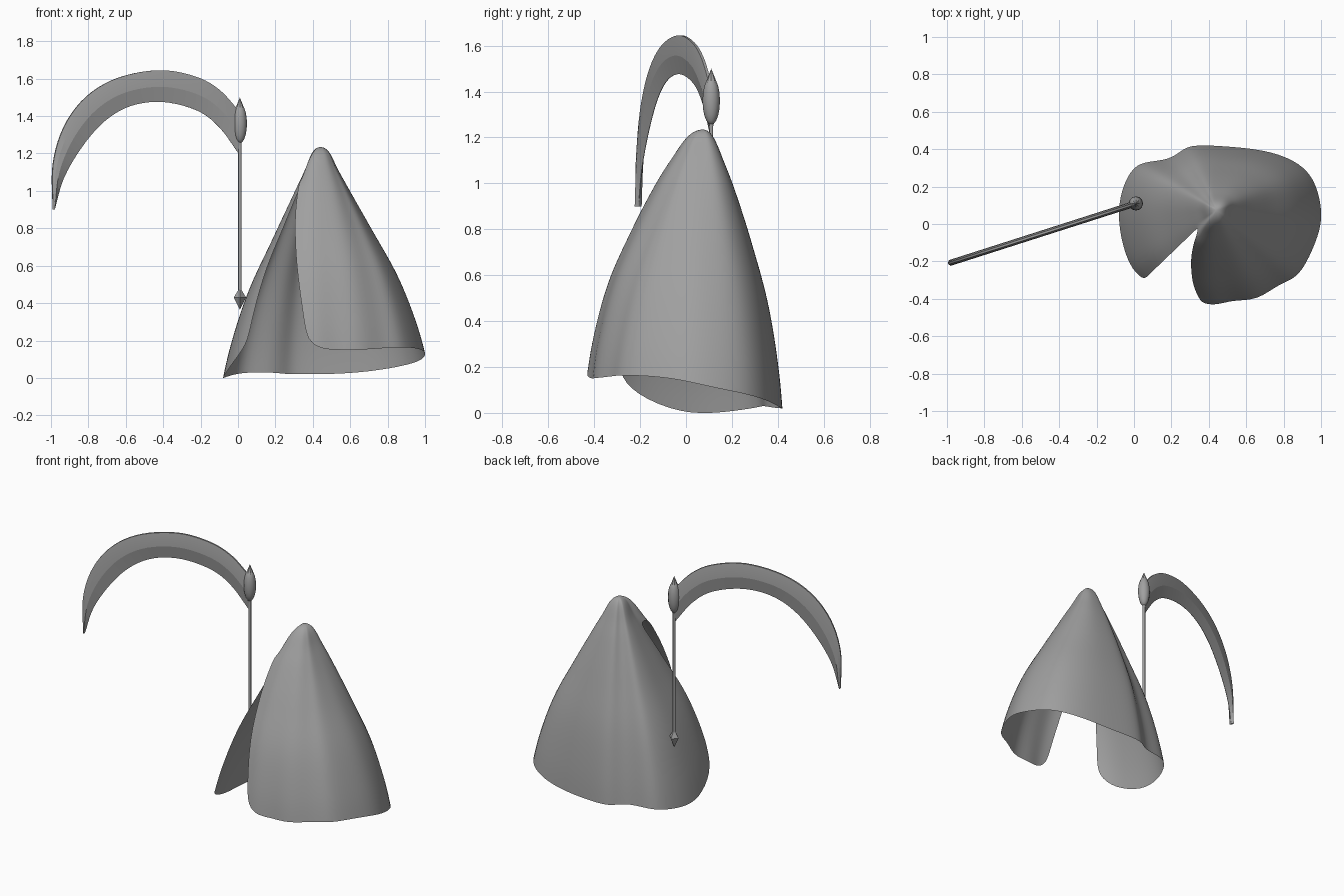
import bpy
import bmesh
import math
from mathutils import Vector

cube = bpy.data.objects.get("Cube")
if cube:
    bpy.data.objects.remove(cube, do_unlink=True)

grey = bpy.data.materials.new("plain_grey")
grey.use_nodes = True
grey.diffuse_color = (0.35, 0.35, 0.35, 1)
grey.node_tree.nodes["Principled BSDF"].inputs["Base Color"].default_value = grey.diffuse_color


def make_object(name, bm, angle=180):
    """Turn a bmesh into a smooth shaded object in the shared material."""
    mesh = bpy.data.meshes.new(name)
    bmesh.ops.recalc_face_normals(bm, faces=bm.faces)
    bm.to_mesh(mesh)
    bm.free()
    obj = bpy.data.objects.new(name, mesh)
    bpy.context.collection.objects.link(obj)
    mesh.materials.append(grey)
    bpy.ops.object.select_all(action="DESELECT")
    obj.select_set(True)
    bpy.context.view_layer.objects.active = obj
    bpy.ops.object.shade_smooth_by_angle(angle=math.radians(angle))
    return obj


def spline(points, steps):
    """Catmull-Rom samples through the points."""
    pts = [Vector(p) for p in points]
    pts = [2 * pts[0] - pts[1]] + pts + [2 * pts[-1] - pts[-2]]
    samples = []
    for a, b, c, d in zip(pts, pts[1:], pts[2:], pts[3:]):
        for i in range(steps):
            t = i / steps
            samples.append(b + (c - a) * t / 2 + (2 * a - 5 * b + 4 * c - d) * t ** 2 / 2
                           + (3 * b - a - 3 * c + d) * t ** 3 / 2)
    samples.append(pts[-2])
    return samples


def lathe(name, profile, sides, angle):
    """Revolve (radius, height) points around the handle axis."""
    bm = bmesh.new()
    rings = []
    for radius, z in profile:
        count = sides if radius > 0 else 1
        rings.append([bm.verts.new((HANDLE_X + radius * math.cos(math.tau * i / sides),
                                    HANDLE_Y + radius * math.sin(math.tau * i / sides), z))
                      for i in range(count)])
    for low, high in zip(rings, rings[1:]):
        for i in range(sides):
            j = (i + 1) % sides
            corners = [low[i % len(low)], low[j % len(low)], high[j % len(high)], high[i % len(high)]]
            bm.faces.new(list(dict.fromkeys(corners)))
    return make_object(name, bm, angle)


# Cloak: a draped sheet from the peak to the hem, open at the front.
PEAK = Vector((0.44, 0.075, 1.237))
# hem x, y, z and fullness of each fold line, from one opening edge to the other
HEM = [
    (0.05, -0.3, 0.18, 0.01), (-0.03, -0.225, 0.08, 0), (-0.085, -0.02, -0.005, 0),
    (-0.08, 0.15, 0, 0.01), (-0.02, 0.29, 0.02, 0.03), (0.05, 0.335, 0.03, 0.05),
    (0.19, 0.34, 0.03, 0.07), (0.26, 0.4, 0.02, 0.09), (0.32, 0.425, 0.02, 0.12),
    (0.5, 0.415, 0.02, 0.13), (0.66, 0.4, 0.03, 0.12), (0.81, 0.365, 0.05, 0.08),
    (0.95, 0.28, 0.08, 0.04), (1, 0.12, 0.11, 0.01), (1.005, 0, 0.14, 0),
    (0.96, -0.13, 0.16, 0.01), (0.88, -0.29, 0.165, 0.04), (0.78, -0.315, 0.16, 0.07),
    (0.66, -0.41, 0.15, 0.1), (0.53, -0.405, 0.15, 0.14), (0.44, -0.435, 0.155, 0.14),
    (0.37, -0.425, 0.2, 0.07),
]
# drop from the peak and spread towards the hem
DRAPE = [(0.008, 0.05), (0.03, 0.09), (0.07, 0.125), (0.11, 0.16), (0.17, 0.23), (0.23, 0.295),
         (0.34, 0.42), (0.44, 0.53), (0.575, 0.69), (0.71, 0.815), (0.89, 0.945), (1, 1)]
CLOSED_ROWS = 4

bm = bmesh.new()
top = bm.verts.new(PEAK)
rows = []
for drop, spread in DRAPE:
    swell = math.sin(math.pi * drop ** 0.6)
    row = []
    for i, (x, y, z, fullness) in enumerate(HEM):
        reach = spread + fullness * swell
        from_edge = len(HEM) - 1 - i
        swing = -0.1 * max(0, 1 - from_edge / 2.5) * swell
        row.append(bm.verts.new((PEAK.x + (x - PEAK.x) * reach + swing,
                                 PEAK.y + (y - PEAK.y) * reach,
                                 PEAK.z + (z - PEAK.z) * drop)))
    rows.append(row)
for a, b in zip(rows[0], rows[0][1:] + rows[0][:1]):
    bm.faces.new((top, a, b))
for r, (upper, lower) in enumerate(zip(rows, rows[1:])):
    # the upper rows close into a ring; the rest leave the front open
    for i in range(len(HEM) if r < CLOSED_ROWS else len(HEM) - 1):
        j = (i + 1) % len(HEM)
        bm.faces.new((upper[i], lower[i], lower[j], upper[j]))
cloak = make_object("cloak", bm)
soften = cloak.modifiers.new("soften", "SUBSURF")
soften.levels = soften.render_levels = 2

# Scythe handle with its end ornaments.
HANDLE_X, HANDLE_Y = 0.01, 0.11
lathe("handle", [(0, 0.42), (0.009, 0.42), (0.009, 1.3), (0, 1.3)], 10, 40)
lathe("pommel", [(0, 0.365), (0.033, 0.43), (0, 0.485)], 4, 20)
bulb = [(0.038 * math.sin(math.pi * i / 10), 1.36 - 0.105 * math.cos(math.pi * i / 10))
        for i in range(1, 10)]
lathe("handle_bulb", [(0, 1.255)] + bulb + [(0, 1.465)], 12, 60)
lathe("handle_spike", [(0, 1.43), (0.024, 1.44), (0, 1.5)], 8, 40)

# Blade: a crescent with a rounded back, a ridge on both sides and a keen inner edge.
# outer x, z then inner x, z
CRESCENT = [
    (0.01, 1.42, 0.01, 1.19), (-0.1, 1.54, -0.1, 1.34), (-0.23, 1.612, -0.22, 1.43),
    (-0.42, 1.645, -0.4, 1.475), (-0.64, 1.605, -0.57, 1.455), (-0.81, 1.505, -0.71, 1.375),
    (-0.93, 1.345, -0.83, 1.24), (-0.99, 1.14, -0.93, 1.07), (-0.99, 0.9, -0.98, 0.9),
]
# share of the width from back to edge, and half thickness there
SECTION = [(0, 0.006), (0.25, 0.013), (0.52, 0.016), (1, 0.001)]
SLOPE = 0.32
across = Vector((SLOPE, -1, 0)).normalized()


def on_blade(x, z):
    return Vector((x, HANDLE_Y + (x - HANDLE_X) * SLOPE, z))


bm = bmesh.new()
rings = []
for ox, oz, ix, iz in spline(CRESCENT, 5):
    outer, inner = on_blade(ox, oz), on_blade(ix, iz)
    front = [outer.lerp(inner, share) + across * half for share, half in SECTION]
    back = [outer.lerp(inner, share) - across * half for share, half in reversed(SECTION)]
    rings.append([bm.verts.new(p) for p in front + back])
for first, second in zip(rings, rings[1:]):
    for i in range(len(first)):
        j = (i + 1) % len(first)
        bm.faces.new((first[i], first[j], second[j], second[i]))
for end in (rings[0], rings[-1]):
    bm.faces.new(end)
make_object("blade", bm, 7)
